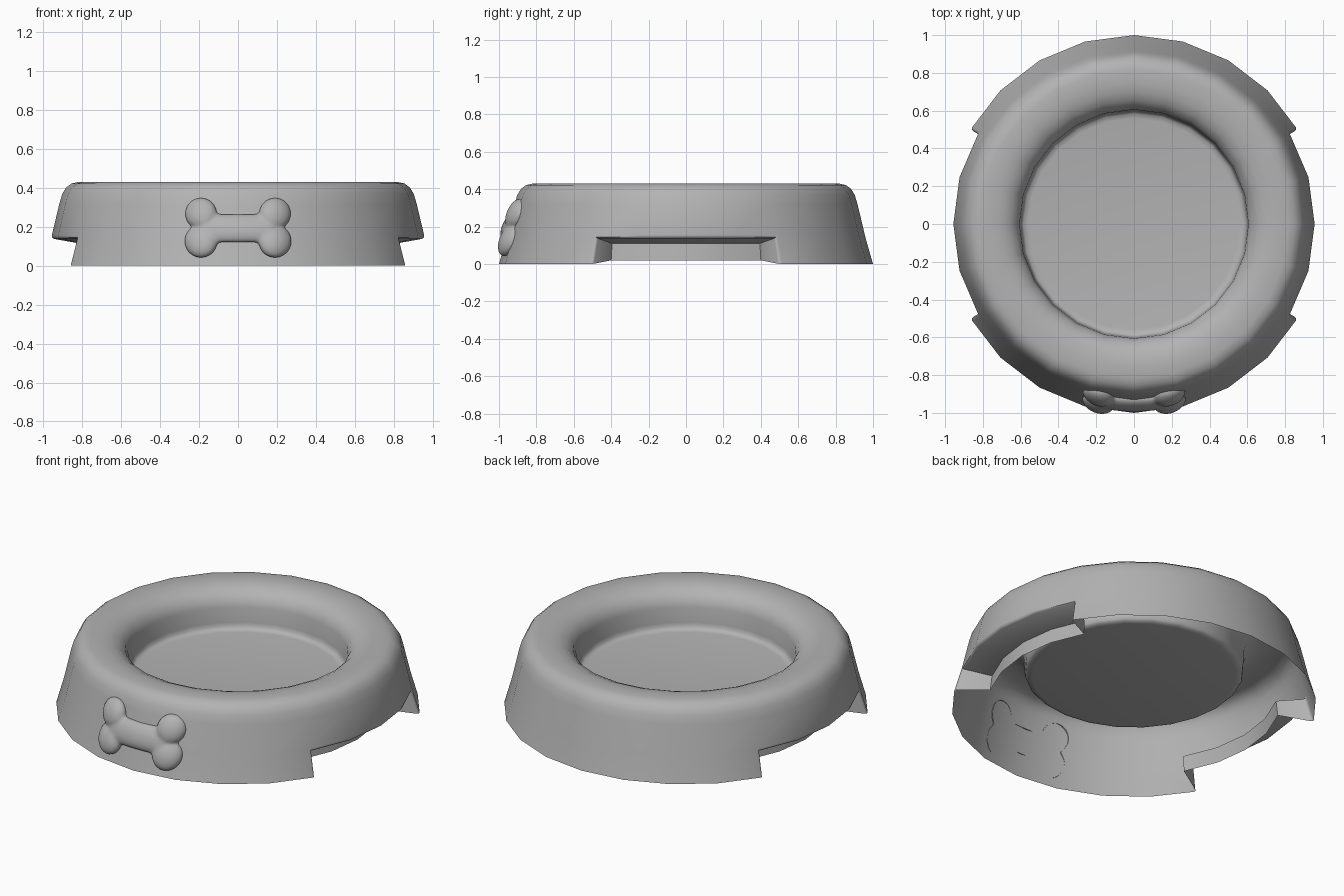
import bpy, bmesh, math
from mathutils import Matrix

if "Cube" in bpy.data.objects:
    bpy.data.objects.remove(bpy.data.objects["Cube"])

N = 24  # sides of the bowl
grey = bpy.data.materials.new("dark_grey")
grey.diffuse_color = (.45, .45, .45, 1)
grey.use_nodes = True
grey.node_tree.nodes["Principled BSDF"].inputs["Base Color"].default_value = grey.diffuse_color


def activate(ob):
    bpy.ops.object.select_all(action='DESELECT')
    ob.select_set(True)
    bpy.context.view_layer.objects.active = ob


def finish(bm, name, angle):
    bmesh.ops.recalc_face_normals(bm, faces=bm.faces)
    me = bpy.data.meshes.new(name)
    bm.to_mesh(me)
    bm.free()
    me.materials.append(grey)
    ob = bpy.data.objects.new(name, me)
    bpy.context.collection.objects.link(ob)
    activate(ob)
    bpy.ops.object.shade_smooth_by_angle(angle=math.radians(angle))
    return ob


def polar(bm, r, z, i):
    a = 2 * math.pi * i / N
    return bm.verts.new((r * math.cos(a), r * math.sin(a), z))


# Bowl: one thin sheet, from the outer foot over the rim to the dish floor
profile = [(1.0, 0), (.96, .14), (.917, .32), (.902, .37), (.882, .402),
           (.855, .422), (.82, .43), (.75, .43), (.70, .422), (.657, .403),
           (.622, .37), (.606, .325), (.601, .235), (.597, .212), (.585, .2), (.56, .196)]
bm = bmesh.new()
rings = [[polar(bm, r, z, i) for i in range(N)] for r, z in profile]
grips = [range(-2, 2), range(10, 14)]  # foot segments replaced by finger grips
open_segments = {i % N for g in grips for i in g}
for k in range(len(rings) - 1):
    for i in range(N):
        if k == 0 and i in open_segments:
            continue
        j = (i + 1) % N
        bm.faces.new((rings[k][i], rings[k][j], rings[k + 1][j], rings[k + 1][i]))
bm.faces.new(rings[-1])

# Finger grips: ledge, recessed panel and the two end walls
rounded = []
for g in grips:
    ids = list(g) + [g[-1] + 1]
    foot = [rings[0][i % N] for i in ids]
    top = [rings[1][i % N] for i in ids]
    inner = [polar(bm, .79, .11, i) for i in ids]
    low = [polar(bm, .80, .02, i) for i in ids]
    for a in range(len(ids) - 1):
        bm.faces.new((top[a], top[a + 1], inner[a + 1], inner[a]))
        bm.faces.new((inner[a], inner[a + 1], low[a + 1], low[a]))
        rounded.append((top[a], top[a + 1]))
    for e in (0, -1):
        bm.faces.new((foot[e], top[e], inner[e], low[e]))
        rounded.append((foot[e], top[e]))
# Soften the outer edges of the grips
bmesh.ops.recalc_face_normals(bm, faces=bm.faces)
bmesh.ops.bevel(bm, geom=[bm.edges.get(p) for p in rounded], offset=.016,
                segments=2, profile=.5, affect='EDGES', clamp_overlap=True)
finish(bm, "bowl", 50)

# Bone badge: four lobes and a shaft, fused flat, then wrapped on the wall
bm = bmesh.new()
for x in (-.19, .19):
    for z, r in ((.267, .083), (.126, .086)):
        m = Matrix.Translation((x, 0, z)) @ Matrix.Diagonal((r, .052, r, 1))
        bmesh.ops.create_uvsphere(bm, u_segments=24, v_segments=16, radius=1, matrix=m)
m = (Matrix.Translation((0, 0, .192)) @ Matrix.Diagonal((1, .04, .074, 1))
     @ Matrix.Rotation(math.pi / 2, 4, 'Y'))
bmesh.ops.create_cone(bm, cap_ends=True, segments=24, radius1=1, radius2=1,
                      depth=.36, matrix=m)
bone = finish(bm, "bone_badge", 60)
rm = bone.modifiers.new("fuse", 'REMESH')
rm.mode = 'VOXEL'
rm.voxel_size = .009
sm = bone.modifiers.new("soften", 'SMOOTH')
sm.iterations = 10
for mod in ("fuse", "soften"):
    bpy.ops.object.modifier_apply(modifier=mod)

bm = bmesh.new()
bm.from_mesh(bone.data)
# drop the half hidden inside the wall
bmesh.ops.bisect_plane(bm, geom=bm.verts[:] + bm.edges[:] + bm.faces[:],
                       plane_co=(0, .006, 0), plane_no=(0, 1, 0), clear_outer=True)
for v in bm.verts:
    wall = 1 - .27 * v.co.z
    v.co.y -= math.sqrt(wall ** 2 - v.co.x ** 2)
bm.to_mesh(bone.data)
bm.free()
activate(bone)
bpy.ops.object.shade_smooth()
